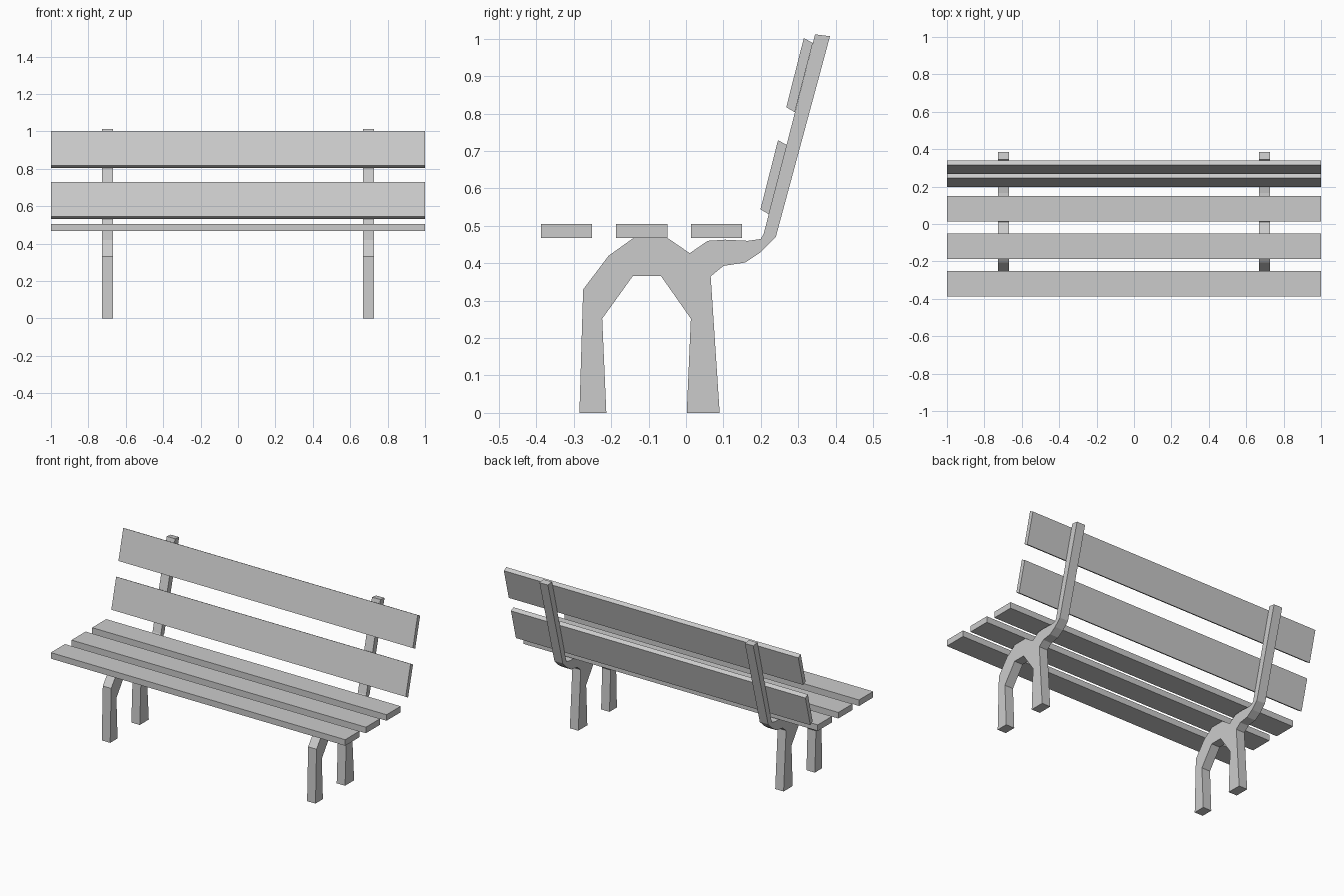
import bpy, bmesh

if "Cube" in bpy.data.objects:
    bpy.data.objects.remove(bpy.data.objects["Cube"])


def extrude_profile(name, profile, x0, x1):
    """Extrude a closed (y, z) outline along x from x0 to x1."""
    bm = bmesh.new()
    face = bm.faces.new([bm.verts.new((x0, y, z)) for y, z in profile])
    result = bmesh.ops.extrude_face_region(bm, geom=[face])
    verts = [g for g in result["geom"] if isinstance(g, bmesh.types.BMVert)]
    bmesh.ops.translate(bm, verts=verts, vec=(x1 - x0, 0, 0))
    bmesh.ops.recalc_face_normals(bm, faces=bm.faces)
    mesh = bpy.data.meshes.new(name)
    bm.to_mesh(mesh)
    bm.free()
    obj = bpy.data.objects.new(name, mesh)
    bpy.context.collection.objects.link(obj)
    return obj


# Seat slats
for i, y in enumerate((-0.388, -0.187, 0.013)):
    extrude_profile(f"seat_slat_{i + 1}",
                    [(y, 0.468), (y + 0.137, 0.468), (y + 0.137, 0.505), (y, 0.505)], -1, 1)

# Leaning backrest slats
slat = [(0.199, 0.544), (0.222, 0.531), (0.270, 0.716), (0.246, 0.729)]
for i, (dy, dz) in enumerate(((0, 0), (0.069, 0.273))):
    extrude_profile(f"back_slat_{i + 1}", [(y + dy, z + dz) for y, z in slat], -1, 1)

# Cast side frame: arched legs flowing into the back post
frame_outline = [
    (-0.285, 0), (-0.275, 0.33), (-0.207, 0.42), (-0.14, 0.468), (-0.05, 0.468),
    (0.01, 0.427), (0.058, 0.46), (0.105, 0.463), (0.165, 0.46), (0.20, 0.465),
    (0.208, 0.48), (0.345, 1.012), (0.385, 1.007), (0.24, 0.47), (0.20, 0.43),
    (0.158, 0.402), (0.10, 0.393), (0.066, 0.365), (0.09, 0), (0.002, 0),
    (0.013, 0.252), (-0.067, 0.366), (-0.142, 0.366), (-0.224, 0.252), (-0.213, 0),
]
frame = extrude_profile("side_frames", frame_outline, 0.669, 0.726)
frame.modifiers.new("Mirror", "MIRROR").use_axis[0] = True
